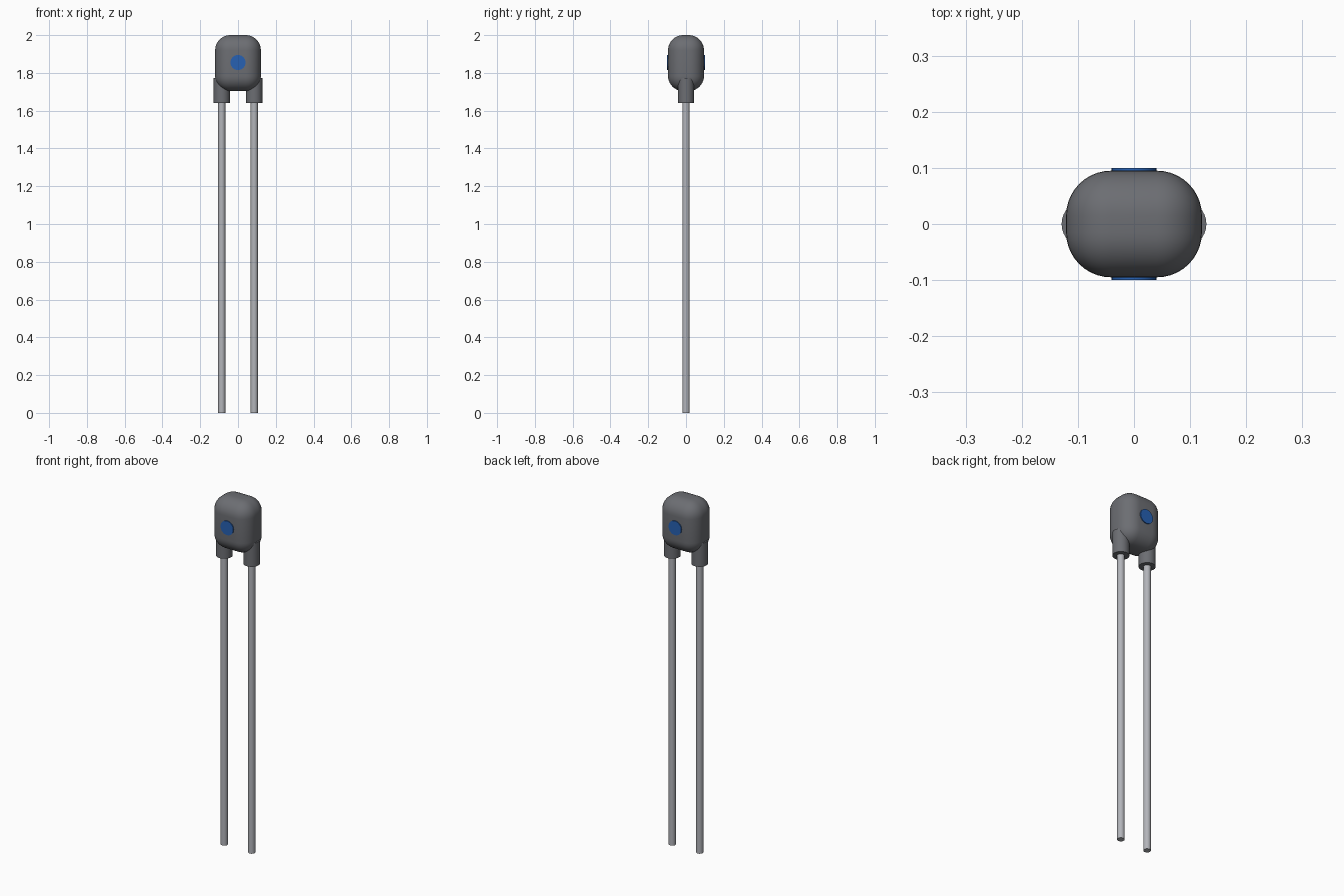
import bpy
from math import radians

cube = bpy.data.objects.get("Cube")
if cube:
    bpy.data.objects.remove(cube, do_unlink=True)


def material(name, rgb):
    mat = bpy.data.materials.new(name)
    mat.use_nodes = True
    color = (*rgb, 1)
    mat.diffuse_color = color
    mat.node_tree.nodes["Principled BSDF"].inputs["Base Color"].default_value = color
    return mat


grey = material("dark grey casing", (0.15, 0.155, 0.17))
metal = material("light grey metal", (0.45, 0.46, 0.49))
blue = material("blue marking", (0.02, 0.12, 0.45))


def finish(name, mat):
    obj = bpy.context.object
    obj.name = name
    obj.data.materials.append(mat)
    bpy.ops.object.shade_smooth_by_angle(angle=radians(35))
    return obj


def cylinder(name, mat, radius, start, end, x, sides):
    bpy.ops.mesh.primitive_cylinder_add(
        vertices=sides, radius=radius, depth=end - start,
        location=(x, 0, (start + end) / 2))
    return finish(name, mat)


# Rounded casing
bpy.ops.mesh.primitive_cube_add(size=1, location=(0, 0, 1.852))
body = bpy.context.object
body.scale = (0.242, 0.19, 0.296)
bpy.ops.object.transform_apply(location=False, rotation=False, scale=True)
bevel = body.modifiers.new("rounding", 'BEVEL')
bevel.width = 0.08
bevel.segments = 10
bpy.ops.object.modifier_apply(modifier=bevel.name)
finish("casing", grey)

# Collars and wire leads
for side, x in (("left", 0.086), ("right", -0.086)):
    cylinder(side + "_collar", grey, 0.043, 1.64, 1.773, x, 32)
    cylinder(side + "_lead", metal, 0.019, 0, 1.66, x, 24)

# Round markings, front and back
for name, y in (("front_marking", -0.0955), ("back_marking", 0.0955)):
    bpy.ops.mesh.primitive_cylinder_add(
        vertices=32, radius=0.04, depth=0.009,
        location=(0, y, 1.855), rotation=(radians(90), 0, 0))
    finish(name, blue)
